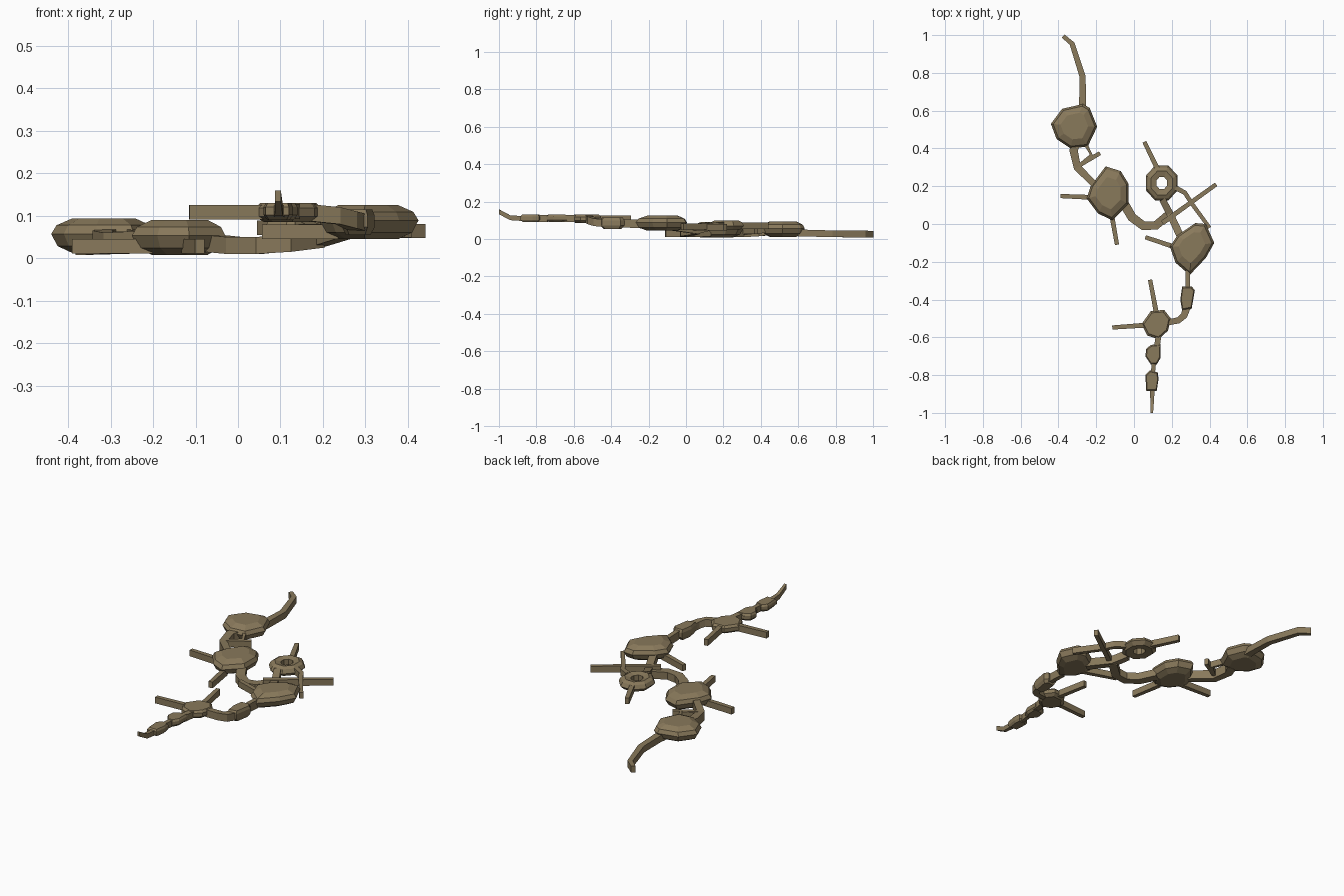
import bpy, bmesh, math
from mathutils import Vector

bark = bpy.data.materials.new("root brown")
bark.diffuse_color = (0.25, 0.192, 0.105, 1)


def finish(name, bm):
    bmesh.ops.recalc_face_normals(bm, faces=bm.faces)
    me = bpy.data.meshes.new(name)
    bm.to_mesh(me)
    bm.free()
    me.materials.append(bark)
    bpy.context.collection.objects.link(bpy.data.objects.new(name, me))


def loft(bm, rings, caps=True, wrap=False):
    loops = [[bm.verts.new(p) for p in r] for r in rings]
    pairs = list(zip(loops, loops[1:]))
    if wrap:
        pairs.append((loops[-1], loops[0]))
    n = len(loops[0])
    for a, b in pairs:
        for i in range(n):
            j = (i + 1) % n
            bm.faces.new((a[i], a[j], b[j], b[i]))
    if caps:
        bm.faces.new(loops[0][::-1])
        bm.faces.new(loops[-1])


def nodule(name, outline, z0, z1, layers=((0, .6), (.2, .88), (.55, 1), (.8, .9), (1, .6))):
    """Faceted lump: a plan outline scaled at several heights."""
    c = sum((Vector(p) for p in outline), Vector((0, 0))) / len(outline)
    bm = bmesh.new()
    loft(bm, [[(*(c + (Vector(p) - c) * s), z0 + (z1 - z0) * t) for p in outline]
              for t, s in layers])
    finish(name, bm)


def strand(name, path, w=0.02, h=0.035, w_end=None):
    """Rectangular strip swept along a centre line."""
    pts = [Vector(p) for p in path]
    w_end = w if w_end is None else w_end
    bm, rings = bmesh.new(), []
    for i, p in enumerate(pts):
        d = pts[min(i + 1, len(pts) - 1)] - pts[max(i - 1, 0)]
        side = Vector((-d.y, d.x, 0)).normalized()
        hw = (w + (w_end - w) * i / (len(pts) - 1)) / 2
        up = Vector((0, 0, h / 2))
        rings.append([p + side * hw + up, p - side * hw + up,
                      p - side * hw - up, p + side * hw - up])
    loft(bm, rings)
    finish(name, bm)


# Large nodules
nodule("back_nodule", [(-.38, .61), (-.27, .635), (-.235, .615), (-.195, .515), (-.245, .41),
                       (-.335, .40), (-.41, .45), (-.44, .53)], .012, .094)
nodule("middle_nodule", [(-.15, .305), (-.07, .28), (-.03, .215), (-.03, .105), (-.115, .02),
                         (-.19, .055), (-.25, .135), (-.23, .20)], .008, .09)
nodule("right_nodule", [(.325, .005), (.38, 0), (.425, -.10), (.38, -.18), (.295, -.27),
                        (.22, -.205), (.19, -.12), (.23, -.06)], .045, .125)

# Small beads along the front run
flat = ((0, .75), (.3, 1), (.75, 1), (1, .85))
nodule("neck_bead", [(.255, -.33), (.305, -.33), (.322, -.35), (.305, -.45),
                     (.255, -.46), (.245, -.40)], .055, .115, flat)
nodule("front_nodule", [(.09, -.46), (.16, -.455), (.195, -.50), (.18, -.565),
                        (.13, -.61), (.07, -.59), (.04, -.53)], .085, .13, flat)
nodule("front_bead", [(.09, -.64), (.14, -.635), (.14, -.71), (.12, -.745),
                      (.09, -.745), (.06, -.70), (.065, -.66)], .09, .13, flat)
nodule("tip_bead", [(.085, -.775), (.125, -.785), (.13, -.82), (.12, -.885),
                    (.065, -.885), (.06, -.80)], .09, .13, flat)

# Ring-shaped nodule
bm = bmesh.new()
loft(bm, [[(.147 + r * .95 * math.cos(a), .217 + r * 1.05 * math.sin(a), z)
           for a in [math.tau * (k + .5) / 8 for k in range(8)]]
          for r, z in ((.033, .055), (.075, .05), (.096, .07), (.085, .09), (.065, .1), (.033, .092))],
     caps=False, wrap=True)
finish("ring_nodule", bm)

# Main root strands joining the nodules
strand("back_tail", [(-.275, .60, .033), (-.272, .64, .032), (-.272, .78, .028),
                     (-.328, .955, .027), (-.375, .995, .025)], .042, .036, .022)
strand("back_neck", [(-.30, .44, .045), (-.32, .39, .04), (-.30, .30, .035), (-.20, .20, .04)],
       .05, .05, .035)
strand("back_neck_loop", [(-.255, .42, .05), (-.225, .365, .045), (-.29, .31, .04)], .018)
strand("back_twig", [(-.29, .31, .045), (-.18, .375, .045)], .022)
strand("middle_bend", [(-.06, .12, .035), (-.01, .035, .03), (.05, -.01, .03), (.115, -.008, .035),
                       (.19, .055, .045)], .05, .04, .045)
strand("right_link", [(.15, .13, .07), (.19, .055, .05), (.255, -.085, .07)], .035, .045, .04)
strand("right_neck", [(.285, -.24, .08), (.285, -.34, .085)], .025, .045)
strand("front_bend", [(.28, -.44, .085), (.265, -.485, .09), (.235, -.51, .1), (.16, -.525, .108)],
       .04, .04, .03)
strand("front_neck", [(.13, -.59, .11), (.12, -.66, .11)], .03)
strand("bead_link", [(.105, -.74, .11), (.10, -.79, .11)], .022)
strand("front_tip", [(.097, -.88, .11), (.096, -.94, .114), (.094, -1.0, .146)], .024, .026, .014)

# Straight side rootlets
for name, a, b, z in (
        ("middle_left", (-.20, .14), (-.39, .148), .028),
        ("middle_front", (-.12, .06), (-.09, -.11), .028),
        ("ring_back", (.125, .29), (.055, .435), .072),
        ("cross", (.15, .005), (.435, .21), .064),
        ("right_left", (.24, -.13), (.06, -.07), .062),
        ("front_back", (.118, -.47), (.085, -.295), .108),
        ("front_left", (.07, -.535), (-.115, -.548), .108)):
    strand(name + "_rootlet", [(*a, z), (*b, z)], .026, .034, .022)
strand("ring_arm_rootlet", [(.22, .192, .075), (.27, .165, .072), (.305, .11, .068),
                            (.40, -.02, .066)], .026, .034, .02)
